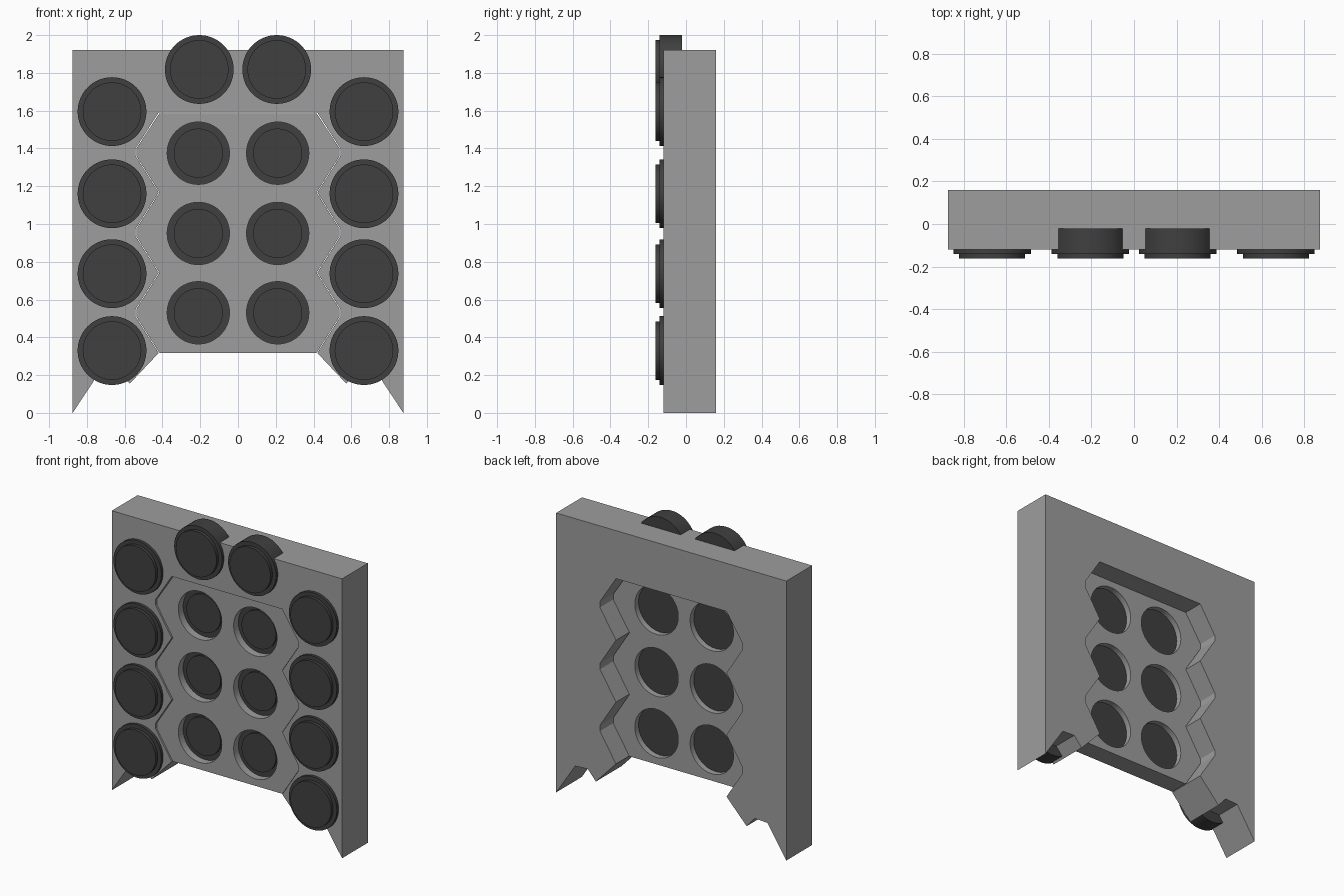
import bpy, bmesh, math
from mathutils import Matrix

if "Cube" in bpy.data.objects:
    bpy.data.objects.remove(bpy.data.objects["Cube"])


def material(name, value):
    m = bpy.data.materials.new(name)
    m.diffuse_color = (value, value, value, 1)
    m.use_nodes = True
    m.node_tree.nodes["Principled BSDF"].inputs["Base Color"].default_value = m.diffuse_color
    return m


GREY = material("mid grey", 0.34)
DARK = material("charcoal", 0.051)


def finish(name, bm, mat):
    bmesh.ops.recalc_face_normals(bm, faces=bm.faces)
    me = bpy.data.meshes.new(name)
    bm.to_mesh(me)
    bm.free()
    ob = bpy.data.objects.new(name, me)
    bpy.context.collection.objects.link(ob)
    me.materials.append(mat)
    return ob


def slab(name, outline, y0, y1, mat):
    """Extrude an x-z outline from y0 to y1."""
    bm = bmesh.new()
    face = bm.faces.new([bm.verts.new((x, y0, z)) for x, z in outline])
    ext = bmesh.ops.extrude_face_region(bm, geom=[face])
    for v in ext["geom"]:
        if isinstance(v, bmesh.types.BMVert):
            v.co.y = y1
    return finish(name, bm, mat)


def mirrored(half):
    """Close a right-hand half outline with its mirror image."""
    return half + [(-x, z) for x, z in reversed(half)]


def stepped_disc(name, x, z, profile, mat, sides=64):
    """Turned disc along y; profile is a list of (radius, y)."""
    bm = bmesh.new()
    rings = []
    for r, y in profile:
        rings.append([bm.verts.new((x + r * math.cos(a), y, z + r * math.sin(a)))
                      for a in (2 * math.pi * i / sides for i in range(sides))])
    for a, b in zip(rings, rings[1:]):
        for i in range(sides):
            j = (i + 1) % sides
            bm.faces.new((a[i], a[j], b[j], b[i]))
    bm.faces.new(rings[0])
    bm.faces.new(rings[-1])
    ob = finish(name, bm, mat)
    bpy.ops.object.select_all(action="DESELECT")
    ob.select_set(True)
    bpy.context.view_layer.objects.active = ob
    bpy.ops.object.shade_smooth_by_angle(angle=math.radians(30))
    return ob


def zigzag(inset):
    """Toothed side edge, from top to bottom."""
    pts = [(0.42 - inset, 1.59 - inset)]
    for zc in (1.38, 0.955, 0.53):
        pts += [(0.542 - inset, zc + 0.02), (0.542 - inset, zc - 0.02),
                (0.42 - inset, zc - 0.213)]
    return pts


# Thick outer frame, open at the bottom, with notched feet
frame_half = zigzag(0) + [(0.573, 0.155), (0.634, 0.225), (0.73, 0.22),
                          (0.875, 0), (0.875, 1.92)]
slab("frame", mirrored(frame_half), -0.12, 0.16, GREY)

# Thinner toothed centre panel with round sockets
panel = slab("centre_panel", mirrored(zigzag(0.004)), -0.112, 0.02, GREY)
for row, z in enumerate((1.375, 0.95, 0.53)):
    for side in (-1, 1):
        x = side * 0.21
        cutter = stepped_disc(f"socket_cutter_{row}_{side}", x, z,
                              [(0.165, -0.3), (0.165, 0.3)], GREY)
        cutter.hide_render = True
        cutter.hide_viewport = True
        cut = panel.modifiers.new("socket", "BOOLEAN")
        cut.object = cutter
        cut.solver = "EXACT"
        # Recessed inner buttons
        stepped_disc(f"inner_button_{row}_{side}", x, z,
                     [(0.166, -0.02), (0.166, -0.06), (0.13, -0.06), (0.13, -0.075)], DARK)

# Outer buttons: four down each side and two on the top edge
spots = [(0.667, z) for z in (1.595, 1.16, 0.737, 0.33)] + [(0.205, 1.818)]
for n, (x, z) in enumerate(spots):
    for side in (-1, 1):
        stepped_disc(f"outer_button_{n}_{side}", side * x, z,
                     [(0.182, -0.02), (0.182, -0.14), (0.155, -0.14), (0.155, -0.162)], DARK)
